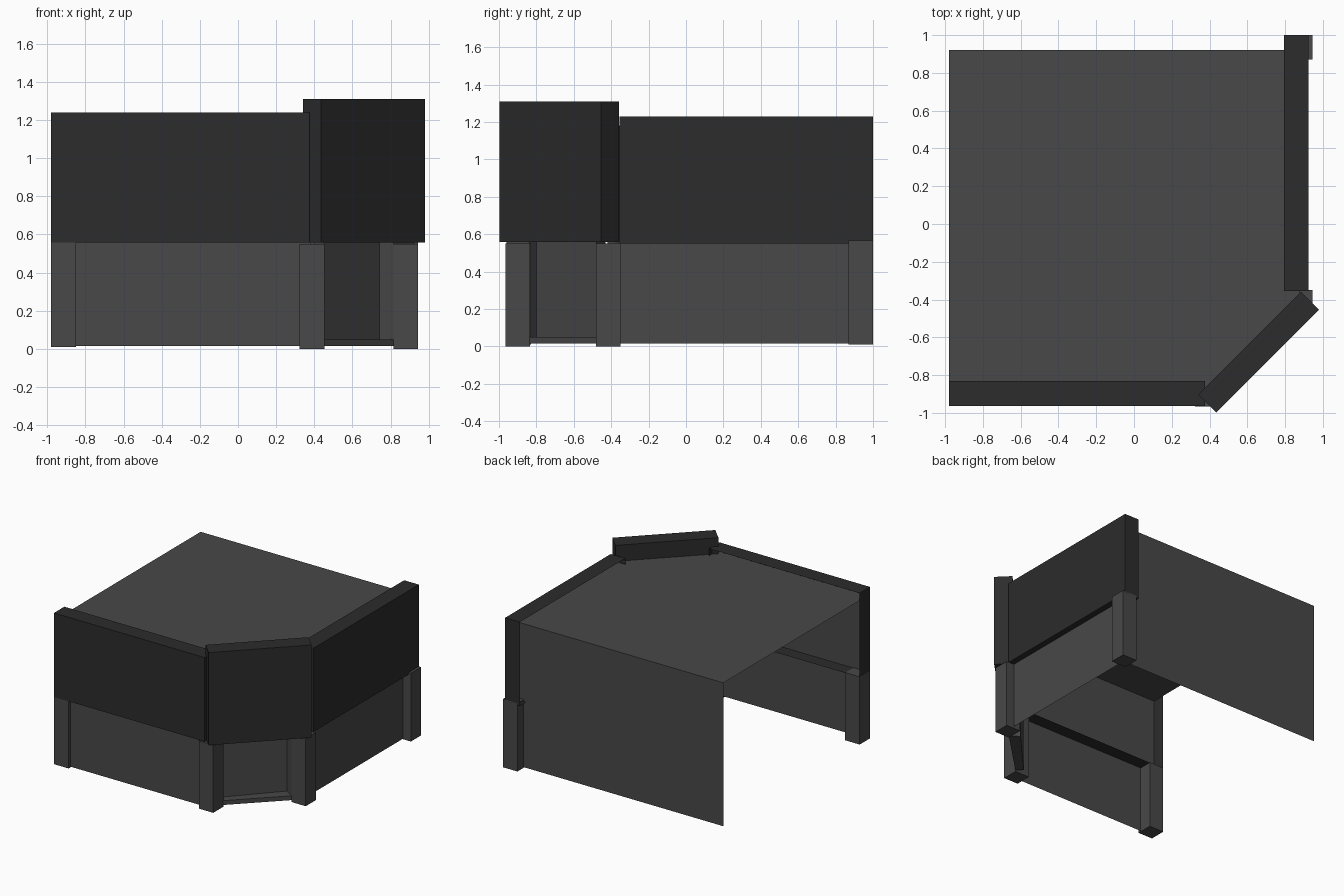
import bpy, math

if "Cube" in bpy.data.objects:
    bpy.data.objects.remove(bpy.data.objects["Cube"])


def colour(name, v):
    m = bpy.data.materials.new(name)
    m.diffuse_color = (v, v, v, 1)
    m.use_nodes = True
    m.node_tree.nodes["Principled BSDF"].inputs["Base Color"].default_value = m.diffuse_color
    return m


dark = colour("dark_fascia", 0.025)
grey = colour("grey_wall", 0.065)


def mesh(name, verts, faces, mat=grey):
    me = bpy.data.meshes.new(name)
    me.from_pydata(verts, [], faces)
    me.update()
    me.materials.append(mat)
    ob = bpy.data.objects.new(name, me)
    bpy.context.collection.objects.link(ob)
    return ob


def prism(name, pts, z0, z1, open_side=None, mat=grey):
    """Solid from a counter-clockwise outline; one side may be left open."""
    n = len(pts)
    verts = [(x, y, z) for z in (z0, z1) for x, y in pts]
    faces = [tuple(reversed(range(n))), tuple(range(n, 2 * n))]
    faces += [(i, (i + 1) % n, (i + 1) % n + n, i + n) for i in range(n) if i != open_side]
    return mesh(name, verts, faces, mat)


def box(name, x0, x1, y0, y1, z0, z1, open_side=None, mat=grey):
    """Sides are numbered 0 front, 1 right, 2 back, 3 left."""
    return prism(name, [(x0, y0), (x1, y0), (x1, y1), (x0, y1)], z0, z1, open_side, mat)


def sheet(name, path, z0, z1):
    """Thin upright wall following a plan path."""
    n = len(path)
    verts = [(x, y, z) for z in (z0, z1) for x, y in path]
    return mesh(name, verts, [(i, i + 1, i + 1 + n, i + n) for i in range(n - 1)])


# Square pillars at the wall ends and either side of the doorway
P = 0.13
for name, x, y, z0, z1 in [
    ("front_left_pillar", -0.98, -0.96, 0.01, 0.56),
    ("door_left_pillar", 0.323, -0.965, 0.0, 0.55),
    ("door_right_pillar", 0.815, -0.48, 0.0, 0.55),
    ("back_right_pillar", 0.815, 0.87, 0.01, 0.565),
]:
    box(name, x, x + P, y, y + P, z0, z1)

# Fascia boards over the two street sides, open towards the inside
box("front_fascia", -0.98, 0.375, -0.963, -0.83, 0.557, 1.24, 2, dark)
box("right_fascia", 0.793, 0.925, -0.355, 1.0, 0.55, 1.23, 3, dark)

# Taller fascia turned across the cut corner
corner = box("corner_fascia", -0.385, 0.385, -0.068, 0.068, 0.557, 1.31, None, dark)
corner.rotation_euler.z = math.radians(45)
corner.location = (0.66, -0.678, 0)

# Full height walls, slightly recessed behind the pillars; left side open
sheet("front_wall", [(-0.98, -0.935), (0.38, -0.935)], 0.015, 1.18)
sheet("right_and_back_wall", [(0.875, -0.42), (0.875, 0.92), (-0.98, 0.92)], 0.015, 1.18)

# Recessed doorway with step and ceiling
recess = [(0.45, -0.84), (0.815, -0.48), (0.742, -0.43), (0.40, -0.80)]
sheet("doorway", [recess[0], recess[3], recess[2], recess[1]], 0.02, 0.57)
prism("door_step", recess, 0.015, 0.05)
mesh("doorway_ceiling", [(x, y, 0.57) for x, y in recess], [(3, 2, 1, 0)])

# Flat roof with the cut corner, running under the open fascias
roof = [(-0.98, -0.935), (0.38, -0.935), (0.875, -0.43), (0.875, 0.92), (-0.98, 0.92)]
mesh("roof", [(x, y, 1.18) for x, y in roof], [tuple(range(len(roof)))])
